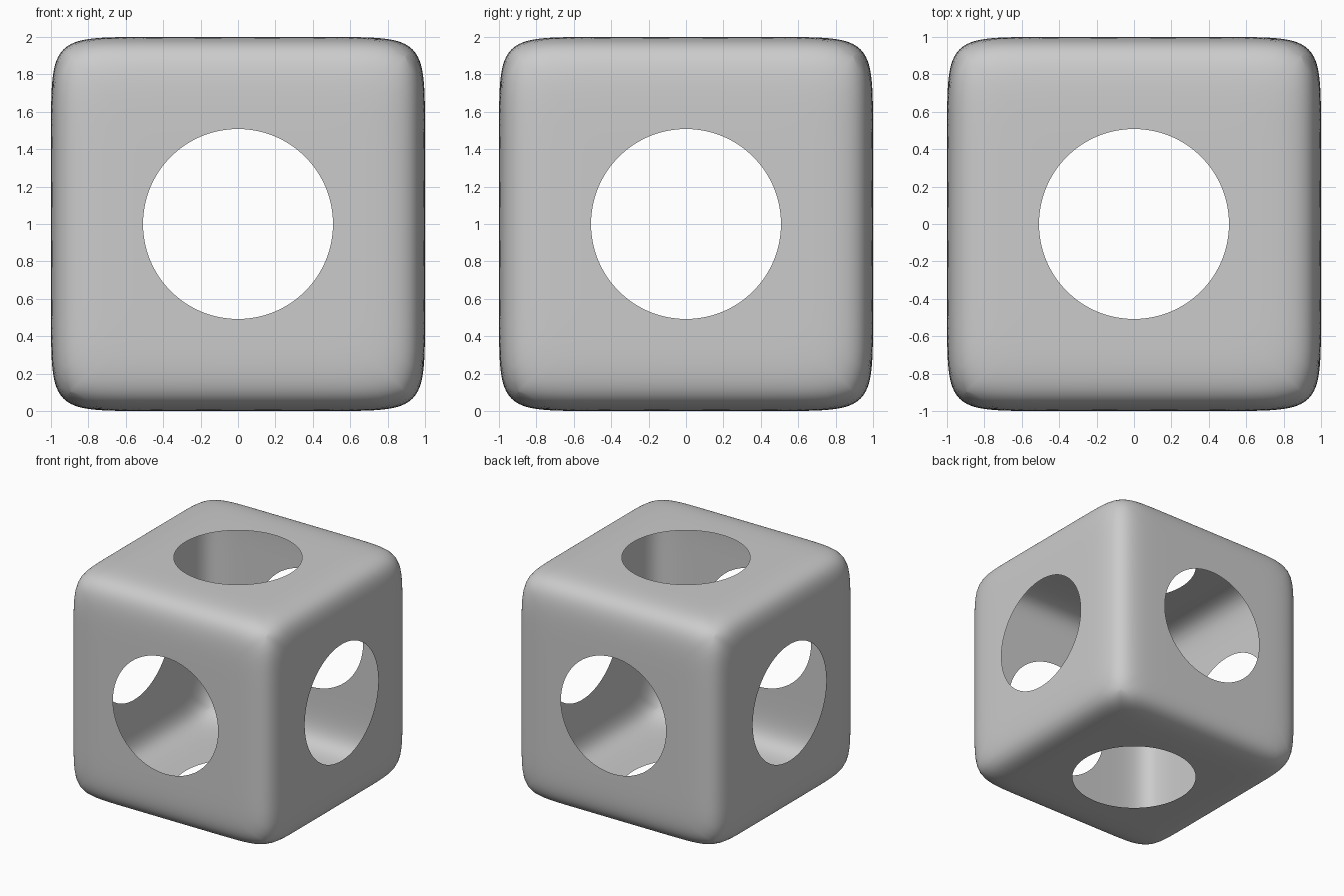
import bpy, bmesh, math
from mathutils import Vector, Matrix

if "Cube" in bpy.data.objects:
    bpy.data.objects.remove(bpy.data.objects["Cube"])

POWER = 10        # superellipsoid exponent: soft, slightly bulging cube
HOLE = 0.508      # radius of the round opening in each side
SEGS, RINGS = 128, 28


def soften(p):
    """Pull a point of the unit cube onto the superellipsoid."""
    return p / sum(abs(c) ** POWER for c in p) ** (1 / POWER)


def add_side(bm, rot):
    """One cube side: a sheet running from the round opening to the square rim."""
    rows = []
    for j in range(RINGS + 1):
        t = math.sin(j / RINGS * math.pi / 2)      # denser near the rim
        row = []
        for i in range(SEGS):
            a = 2 * math.pi * i / SEGS
            c, s = math.cos(a), math.sin(a)
            r = HOLE + (1 / max(abs(c), abs(s)) - HOLE) * t
            p = rot @ Vector((r * c, r * s, 1))
            row.append(bm.verts.new(soften(p) + Vector((0, 0, 1))))
        rows.append(row)
    for lo, hi in zip(rows, rows[1:]):
        for i in range(SEGS):
            k = (i + 1) % SEGS
            bm.faces.new((lo[i], hi[i], hi[k], lo[k]))


# Thin hollow shell: six sides welded along the rims
bm = bmesh.new()
for k in range(4):
    add_side(bm, Matrix.Rotation(k * math.pi / 2, 3, 'X'))
for sign in (1, -1):
    add_side(bm, Matrix.Rotation(sign * math.pi / 2, 3, 'Y'))
bmesh.ops.remove_doubles(bm, verts=bm.verts, dist=1e-4)
for f in bm.faces:
    f.smooth = True

mesh = bpy.data.meshes.new("pierced_cube_shell")
bm.to_mesh(mesh)
bm.free()
shell = bpy.data.objects.new("pierced_cube_shell", mesh)
bpy.context.collection.objects.link(shell)
